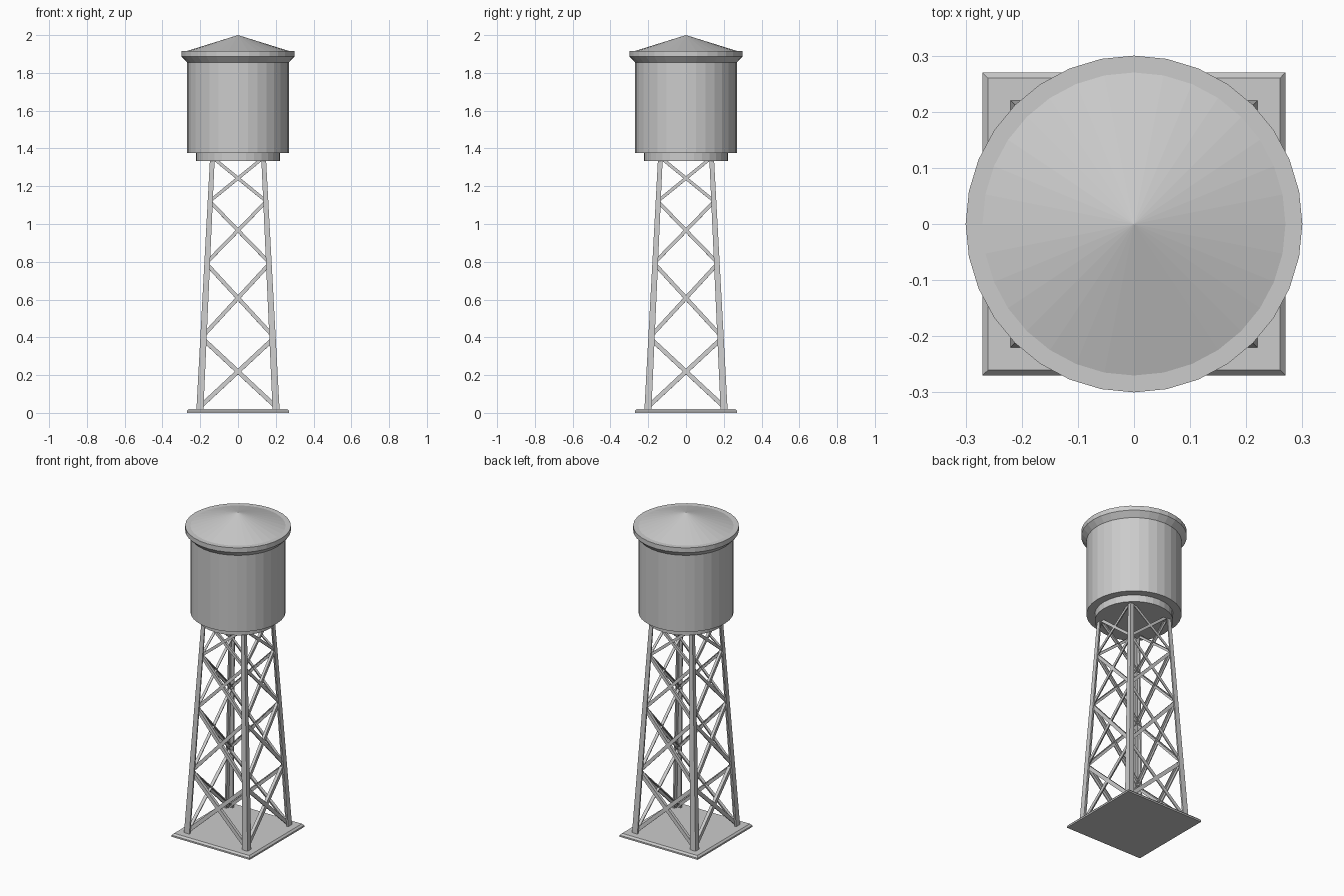
import bpy, bmesh, math
from mathutils import Vector, Matrix

if "Cube" in bpy.data.objects:
    bpy.data.objects.remove(bpy.data.objects["Cube"])

SIDES = 32
LEG_TOP = 1.335


def finish(name, bm):
    bmesh.ops.recalc_face_normals(bm, faces=bm.faces)
    mesh = bpy.data.meshes.new(name)
    bm.to_mesh(mesh)
    bm.free()
    obj = bpy.data.objects.new(name, mesh)
    bpy.context.collection.objects.link(obj)
    return obj


def loft(name, sections):
    """Join equal-length loops of points and cap both ends."""
    bm = bmesh.new()
    rings = [[bm.verts.new(p) for p in s] for s in sections]
    n = len(rings[0])
    for a, b in zip(rings, rings[1:]):
        for i in range(n):
            j = (i + 1) % n
            bm.faces.new((a[i], a[j], b[j], b[i]))
    bm.faces.new(rings[0])
    bm.faces.new(rings[-1])
    return finish(name, bm)


def circle(r, z):
    return [(r * math.cos(2 * math.pi * i / SIDES),
             r * math.sin(2 * math.pi * i / SIDES), z) for i in range(SIDES)]


def square(r, z):
    return [(r, r, z), (-r, r, z), (-r, -r, z), (r, -r, z)]


def lathe(name, profile):
    return loft(name, [circle(r, z) for r, z in profile])


def half_width(z):
    return 0.221 - 0.054 * z


def leg(name, rot):
    # angle-iron section that shrinks with the taper of the tower
    f, t = 0.168, 0.05
    sec = [(1, 1), (1 - f, 1), (1 - f, 1 - t), (1 - t, 1 - t), (1 - t, 1 - f), (1, 1 - f)]
    return loft(name, [[rot @ Vector((x * half_width(z), y * half_width(z), z))
                        for x, y in sec] for z in (0.0, LEG_TOP)])


def brace(name, z0, z1, side, rot):
    def node(z, s):
        w = half_width(z)
        return Vector((s * (w - 0.016), -w * 0.95, z))
    a, b = node(z0, -side), node(z1, side)
    inward = Vector((0, 1, -0.051)).normalized()
    up = inward.cross((b - a).normalized()).normalized()
    if up.z < 0:
        up = -up
    k = half_width((z0 + z1) / 2) / 0.2
    h, t, d = 0.011 * k, 0.006 * k, 0.019 * k
    # small angle-iron section, inner flange along the upper edge
    sec = [(h, 0), (-h, 0), (-h, t), (h - t, t), (h - t, d), (h, d)]
    return loft(name, [[rot @ (p + up * u + inward * v) for u, v in sec] for p in (a, b)])


# base plate with chamfered top edge
loft("base_plate", [square(0.27, 0), square(0.27, 0.01), square(0.26, 0.021)])

# four legs and the crossed braces on each face
tiers = [(0.03, 0.39), (0.41, 0.785), (0.80, 1.115), (1.125, 1.35)]
for q, face in enumerate(("front", "right", "back", "left")):
    rot = Matrix.Rotation(q * math.pi / 2, 3, 'Z')
    leg(f"{face}_leg", rot)
    for i, (z0, z1) in enumerate(tiers):
        for side, label in ((1, "rising"), (-1, "falling")):
            brace(f"{face}_brace_{i + 1}_{label}", z0, z1, side, rot)

# tank: support ring, drum, flared rim
lathe("tank_support_ring", [(0.223, 1.333), (0.223, 1.39)])
lathe("tank_drum", [(0.27, 1.376), (0.27, 1.87)])
lathe("roof_rim", [(0.265, 1.85), (0.30, 1.887), (0.30, 1.916)])

# conical roof
bm = bmesh.new()
bmesh.ops.create_cone(bm, cap_ends=True, segments=SIDES, radius1=0.27, radius2=0,
                      depth=0.084, matrix=Matrix.Translation((0, 0, 1.958))
                      @ Matrix.Rotation(math.pi / 2, 4, 'Z'))
finish("roof_cone", bm)
